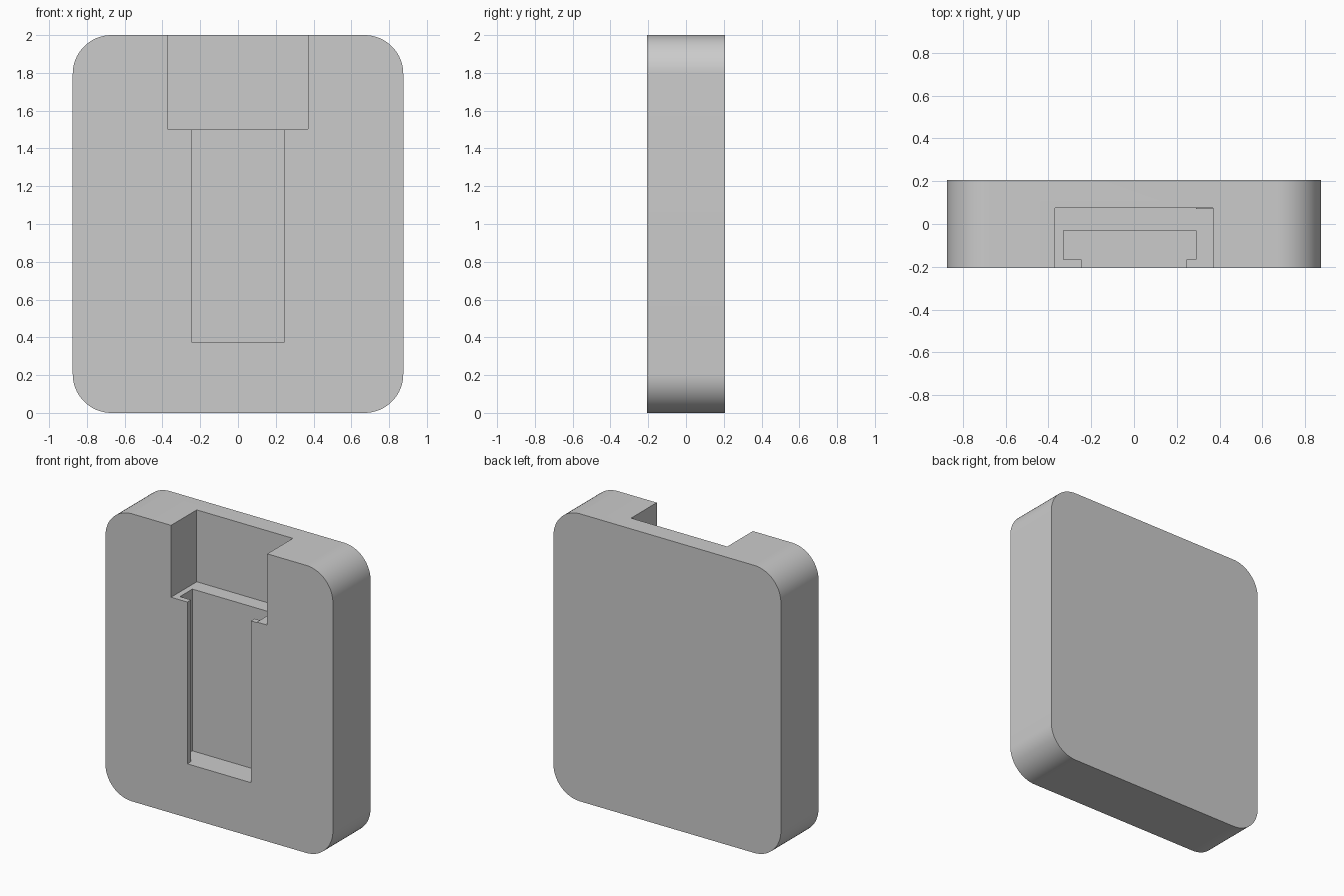
import bpy
import bmesh
from mathutils import Vector

old = bpy.data.objects.get("Cube")
if old:
    bpy.data.objects.remove(old, do_unlink=True)

grey = bpy.data.materials.new("plain grey")
grey.use_nodes = True
colour = (0.6, 0.6, 0.6, 1)
grey.diffuse_color = colour
grey.node_tree.nodes["Principled BSDF"].inputs["Base Color"].default_value = colour

HALF_W, HALF_D, HEIGHT, RADIUS = 0.875, 0.207, 2.0, 0.205
FRONT = -HALF_D
POCKET_X, POCKET_BACK, POCKET_FLOOR = 0.37, 0.075, 1.5
SLOT_BOTTOM = 0.375


def box(name, low, high, radius=0):
    """Box between two corners, optionally rounding its front-to-back edges."""
    low, high = Vector(low), Vector(high)
    bm = bmesh.new()
    bmesh.ops.create_cube(bm, size=1)
    for v in bm.verts:
        v.co = (low + high) / 2 + v.co * (high - low)
    if radius:
        edges = [e for e in bm.edges
                 if abs(e.verts[0].co.y - e.verts[1].co.y) > 0.01]
        bmesh.ops.bevel(bm, geom=edges, offset=radius, segments=16,
                        profile=0.5, affect='EDGES')
    mesh = bpy.data.meshes.new(name)
    bm.to_mesh(mesh)
    bm.free()
    mesh.materials.append(grey)
    obj = bpy.data.objects.new(name, mesh)
    bpy.context.collection.objects.link(obj)
    return obj


def carve(target, cutter):
    cutter.hide_render = True
    mod = target.modifiers.new(cutter.name, 'BOOLEAN')
    mod.operation = 'DIFFERENCE'
    mod.solver = 'EXACT'
    mod.object = cutter
    bpy.context.view_layer.objects.active = target
    bpy.ops.object.modifier_apply(modifier=mod.name)
    bpy.data.objects.remove(cutter, do_unlink=True)


# Rounded block
body = box("holder_body", (-HALF_W, FRONT, 0), (HALF_W, HALF_D, HEIGHT), RADIUS)

# Wide pocket open to the top, undercut channel, and its narrower front opening
carve(body, box("pocket_cutter", (-POCKET_X, FRONT - 0.1, POCKET_FLOOR),
                (POCKET_X, POCKET_BACK, HEIGHT + 0.1)))
carve(body, box("channel_cutter", (-0.33, -0.167, SLOT_BOTTOM),
                (0.33, -0.03, POCKET_FLOOR + 0.1)))
carve(body, box("opening_cutter", (-0.245, FRONT - 0.1, SLOT_BOTTOM),
                (0.245, -0.1, POCKET_FLOOR + 0.1)))

# Thin lining in the corner of the pocket
THIN = 0.004
box("pocket_floor_lining", (0.29, FRONT, POCKET_FLOOR),
    (POCKET_X, POCKET_BACK, POCKET_FLOOR + THIN))
box("pocket_back_lining", (0.29, POCKET_BACK - THIN, POCKET_FLOOR),
    (POCKET_X, POCKET_BACK, 1.835))

bpy.ops.object.select_all(action='DESELECT')
body.select_set(True)
bpy.context.view_layer.objects.active = body
bpy.ops.object.shade_smooth_by_angle()
